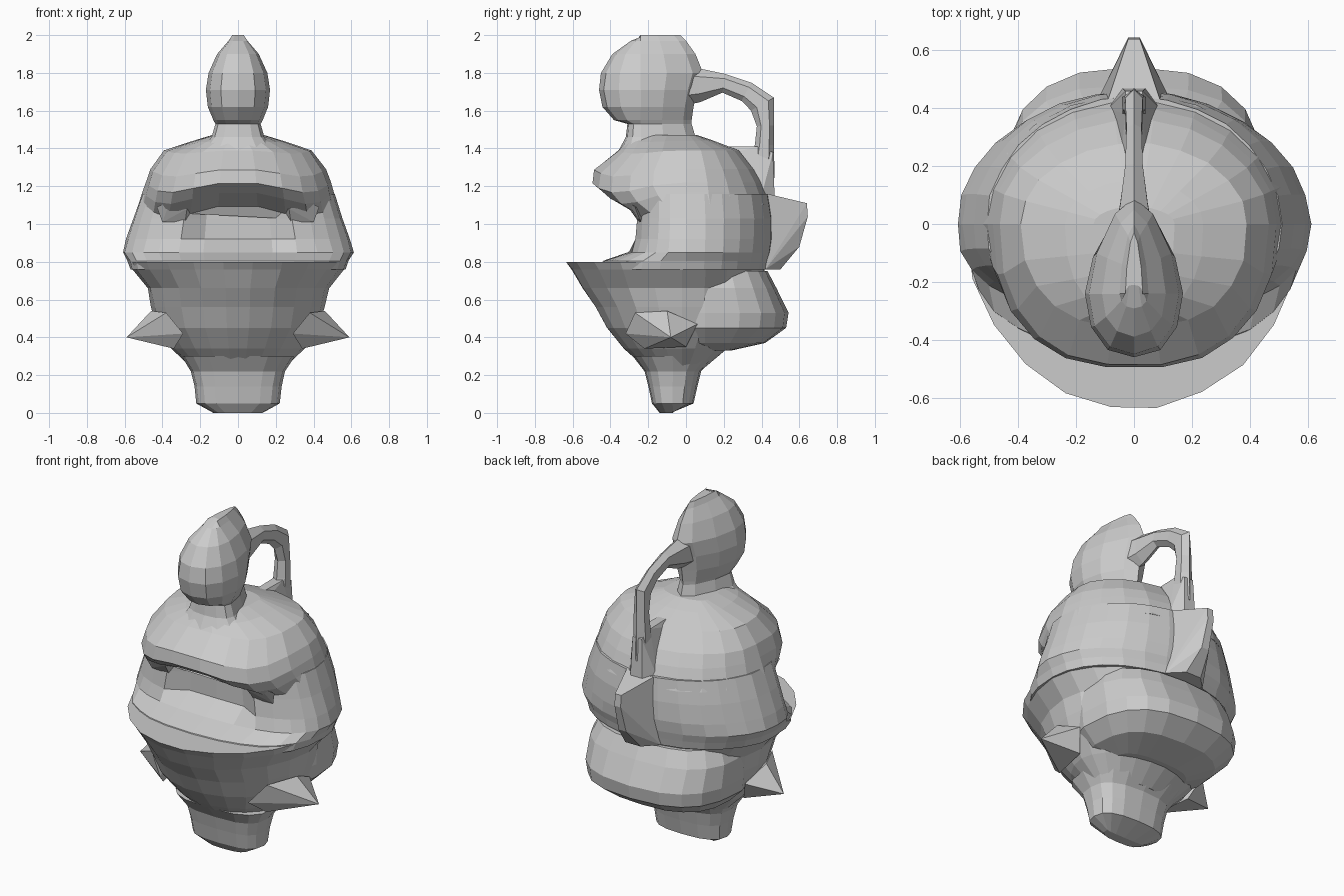
import bpy, bmesh, math, random
from mathutils import Vector

random.seed(4)
if "Cube" in bpy.data.objects:
    bpy.data.objects.remove(bpy.data.objects["Cube"], do_unlink=True)

stone = bpy.data.materials.new("plain grey")
stone.use_nodes = True
GREY = (0.6, 0.6, 0.6, 1)
stone.diffuse_color = GREY
stone.node_tree.nodes["Principled BSDF"].inputs["Base Color"].default_value = GREY


def finish(name, bm):
    """Turn a bmesh into a flat shaded grey object."""
    bmesh.ops.recalc_face_normals(bm, faces=bm.faces)
    mesh = bpy.data.meshes.new(name)
    bm.to_mesh(mesh)
    bm.free()
    mesh.materials.append(stone)
    obj = bpy.data.objects.new(name, mesh)
    bpy.context.collection.objects.link(obj)
    return obj


def skin(name, rings):
    """Bridge a list of equal point rings and close both ends."""
    bm = bmesh.new()
    loops = [[bm.verts.new(p) for p in ring] for ring in rings]
    n = len(loops[0])
    for a, b in zip(loops, loops[1:]):
        for i in range(n):
            j = (i + 1) % n
            bm.faces.new((a[i], a[j], b[j], b[i]))
    bm.faces.new(loops[0])
    bm.faces.new(loops[-1])
    return finish(name, bm)


def stack(name, rows, mid=0.0, front=2.0, back=2.0, sides=22, droop=0.0,
          hollow=None, rough=0.006):
    """Loft rows of (z, half width, front y, back y); front/back set squareness."""
    low, high = rows[0][0], rows[-1][0]
    rings = []
    for z, half, yf, yb in rows:
        ring = []
        for i in range(sides):
            t = math.tau * i / sides
            c, s = math.cos(t), math.sin(t)
            power = 2 / (back if s > 0 else front)
            x = half * math.copysign(abs(c) ** power, c)
            reach = (yb - mid) if s > 0 else (mid - yf)
            y = mid + reach * math.copysign(abs(s) ** power, s)
            # sink the middle of the front above a given height
            if hollow and s < 0 and abs(x) < .25 and z > hollow[0]:
                y = max(y, hollow[1])
            sag = droop * (high - z) / (high - low) * math.sin(2 * t) ** 2 if s < 0 else 0
            wobble = random.uniform(-rough, rough)
            ring.append((x * (1 + wobble), y * (1 + wobble), z - sag))
        rings.append(ring)
    return skin(name, rings)


def hull(name, points):
    bm = bmesh.new()
    for p in points:
        bm.verts.new(p)
    bmesh.ops.convex_hull(bm, input=bm.verts)
    return finish(name, bm)


# Pedestal
stack("pedestal", [
    (0, .13, -.14, -.08), (.05, .22, -.18, .04), (.14, .23, -.2, .06),
    (.22, .25, -.22, .08), (.3, .3, -.28, .16)],
    mid=-.07, front=3, back=2.6, sides=16)

# Jaw with a projecting collar rim
stack("jaw", [
    (.24, .25, -.22, .1), (.34, .35, -.33, .22), (.45, .43, -.42, .34),
    (.56, .46, -.48, .38), (.66, .48, -.55, .4), (.76, .56, -.61, .42),
    (.8, .58, -.64, .43)], mid=-.02, front=1.95)

# Recessed face and sides of the head, with a sloping floor behind the rim
stack("face", [
    (.76, .57, -.46, .43), (.805, .585, -.44, .44), (.85, .61, -.31, .45),
    (.92, .59, -.29, .46), (1.03, .555, -.28, .46), (1.16, .51, -.28, .44)],
    front=2.5, sides=28, hollow=(.9, -.2))

# Dome with an overhanging brow
stack("dome", [
    (1.1, .525, -.26, .45), (1.17, .505, -.43, .42), (1.22, .49, -.5, .4),
    (1.29, .465, -.49, .36), (1.39, .39, -.36, .28), (1.44, .24, -.32, .15),
    (1.47, .14, -.29, .06)], front=2.4, droop=.08)

# Crest: a neck and a teardrop knob
stack("crest", [
    (1.38, .2, -.36, .12), (1.46, .14, -.32, .05), (1.53, .12, -.31, .03),
    (1.55, .13, -.38, .03), (1.62, .16, -.44, .04), (1.71, .17, -.46, .06),
    (1.8, .155, -.45, .09), (1.9, .11, -.39, .05), (1.97, .05, -.29, 0),
    (2, .03, -.21, -.03)], mid=-.24, front=2.2, back=1.6, sides=12)

# Neck guard bulging behind the jaw
stack("neck_guard", [
    (.33, .24, -.1, .24), (.37, .36, -.1, .42), (.45, .44, -.1, .53),
    (.53, .45, -.1, .54), (.66, .45, -.1, .48), (.75, .41, -.1, .43)],
    mid=.1, back=2.7, sides=20)

# Handle from the crest to the back of the dome: (y, z, half thickness, half width)
path = [(-.05, 1.73, .11, .08), (.07, 1.735, .09, .055), (.2, 1.745, .05, .035),
        (.32, 1.7, .055, .03), (.405, 1.635, .07, .035), (.42, 1.52, .045, .04),
        (.415, 1.42, .05, .045), (.4, 1.25, .07, .05)]
rings = []
for i, (y, z, thick, wide) in enumerate(path):
    a, b = path[max(i - 1, 0)], path[min(i + 1, len(path) - 1)]
    tangent = Vector((0, b[0] - a[0], b[1] - a[1])).normalized()
    normal = Vector((0, -tangent.z, tangent.y))
    ring = []
    for k in range(6):
        t = math.tau * (k + .5) / 6
        ring.append(Vector((wide * math.cos(t), y, z)) + normal * thick * math.sin(t))
    rings.append(ring)
skin("handle", rings)

# Narrow ridge where the handle meets the dome
hull("handle_root", [(s * w, y, z) for s in (-1, 1) for w, y, z in
     [(.05, .18, 1.36), (.025, .2, 1.41), (.03, .38, 1.41), (.03, .46, 1.38),
      (.04, .47, 1.12), (.09, .4, 1.15)]])

# Fin at the back
hull("back_fin", [(s * w, y, z) for s in (-1, 1) for w, y, z in
     [(.02, .64, 1.11), (.02, .645, 1.04), (.025, .6, .88), (.05, .5, .76),
      (.09, .43, 1.16), (.13, .42, .76)]])

for side, word in ((1, "left"), (-1, "right")):
    # Cheek spike and eye bracket
    for part, points in (
            ("cheek_spike", [(.59, -.08, .4), (.38, 0, .35), (.34, -.22, .34),
                             (.43, .06, .47), (.46, -.1, .54), (.38, -.27, .53),
                             (.29, -.32, .42)]),
            ("eye_bracket", [(.22, -.22, 1.1), (.27, -.3, 1.08), (.28, -.25, 1.01),
                             (.4, -.24, 1.01), (.43, -.27, 1.09), (.36, -.31, 1.12)])):
        hull(word + "_" + part, [(side * x, y, z) for x, y, z in points])
